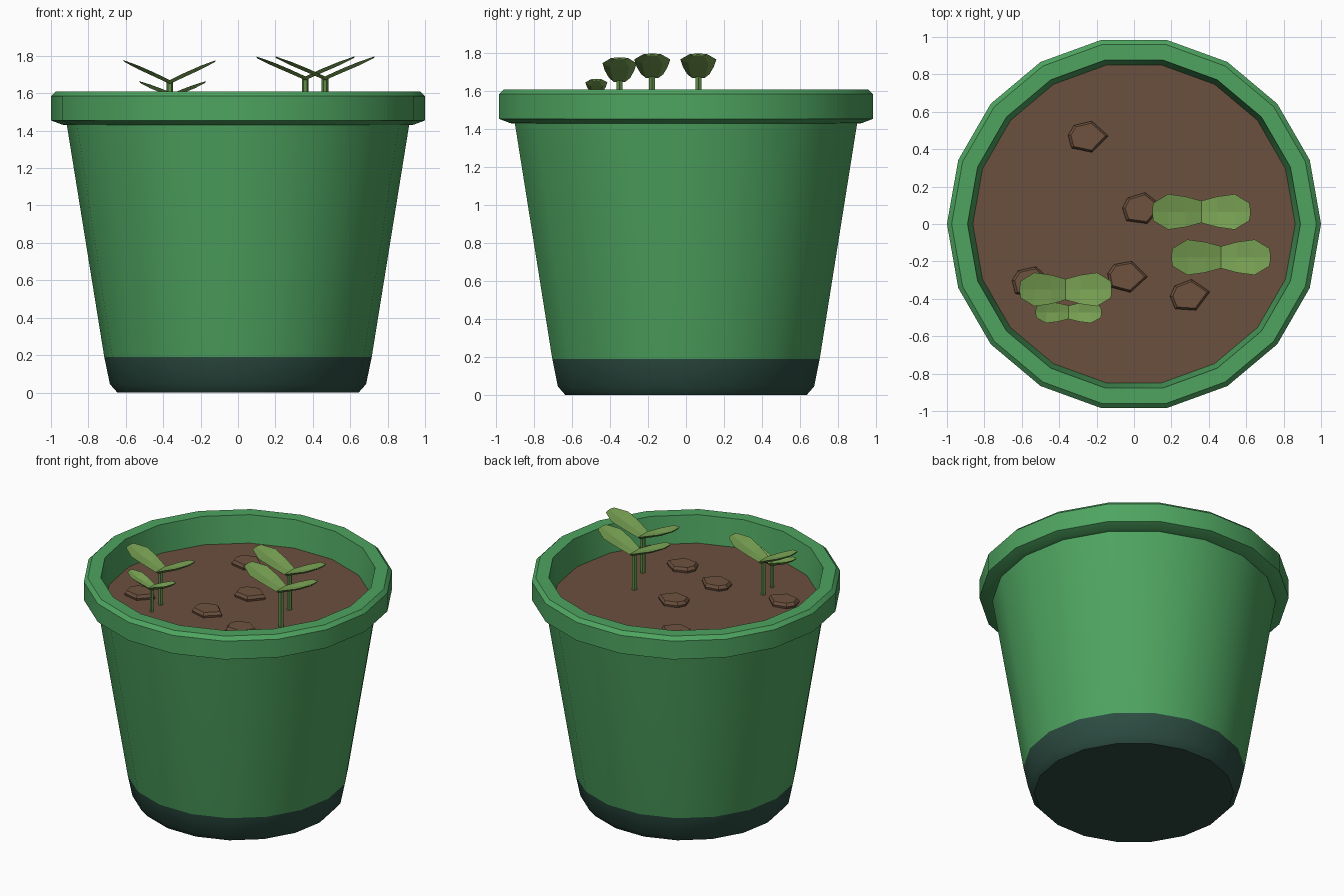
import bpy, bmesh, math
from mathutils import Vector, Matrix

if "Cube" in bpy.data.objects:
    bpy.data.objects.remove(bpy.data.objects["Cube"])

SIDES = 18
SOIL_Z = 1.42


def material(name, rgb):
    lin = [(c / 255 / 12.92) if c / 255 <= 0.04045 else ((c / 255 + 0.055) / 1.055) ** 2.4 for c in rgb]
    m = bpy.data.materials.new(name)
    m.diffuse_color = (*lin, 1)
    m.use_nodes = True
    m.node_tree.nodes["Principled BSDF"].inputs["Base Color"].default_value = m.diffuse_color
    return m


GREEN = material("pot green", (78, 164, 96))
BASE = material("dark green base", (44, 76, 66))
SOIL = material("soil brown", (106, 80, 62))
STONE = material("clod brown", (110, 82, 63))
LEAF = material("leaf green", (124, 166, 86))
STEM = material("stem green", (96, 142, 72))


def finish(name, bm, mats, smooth=None):
    bmesh.ops.recalc_face_normals(bm, faces=bm.faces)
    me = bpy.data.meshes.new(name)
    bm.to_mesh(me)
    bm.free()
    ob = bpy.data.objects.new(name, me)
    bpy.context.collection.objects.link(ob)
    for m in mats:
        me.materials.append(m)
    if smooth:
        bpy.ops.object.select_all(action='DESELECT')
        ob.select_set(True)
        bpy.context.view_layer.objects.active = ob
        bpy.ops.object.shade_smooth_by_angle(angle=math.radians(smooth))
    return ob


def loft(bm, rings):
    """Bridge equal-sized closed rings of points and cap both ends."""
    rows = [[bm.verts.new(p) for p in r] for r in rings]
    n = len(rows[0])
    for a, b in zip(rows, rows[1:]):
        for i in range(n):
            j = (i + 1) % n
            bm.faces.new((a[i], a[j], b[j], b[i]))
    bm.faces.new(rows[0])
    bm.faces.new(rows[-1])


def circle(r, z, n=SIDES, x=0, y=0):
    return [(x + r * math.cos(math.tau * i / n), y + r * math.sin(math.tau * i / n), z) for i in range(n)]


# Pot: one lathed shell, dark below the colour line
profile = [(0.645, 0), (0.685, 0.045), (0.715, 0.19), (0.915, 1.43), (0.94, 1.432),
           (1.0, 1.455), (1.0, 1.585), (0.975, 1.61), (0.89, 1.61), (0.86, SOIL_Z - 0.02)]
bm = bmesh.new()
loft(bm, [circle(r, z) for r, z in profile])
for f in bm.faces:
    f.material_index = 1 if f.calc_center_median().z < 0.19 else 0
finish("pot", bm, [GREEN, BASE], 30)

# Soil disc
bm = bmesh.new()
loft(bm, [circle(0.862, SOIL_Z - 0.02), circle(0.862, SOIL_Z)])
finish("soil", bm, [SOIL])

# Clods lying on the soil
outline = [(-0.107, 0.008), (-0.075, 0.06), (0.02, 0.082), (0.107, 0.003), (0.02, -0.085), (-0.09, -0.062)]
clods = [(-0.245, 0.468, 0), (0.045, 0.085, 4), (-0.035, -0.28, -3), (0.3, -0.38, 8), (-0.545, -0.31, 0)]
for k, (x, y, rot) in enumerate(clods):
    bm = bmesh.new()
    loft(bm, [[(px * s, py * s, z) for px, py in outline]
              for s, z in ((0.93, -0.01), (1.0, 0.015), (0.86, 0.035))])
    bm.transform(Matrix.Translation((x, y, SOIL_Z)) @ Matrix.Rotation(math.radians(rot), 4, 'Z'))
    finish(f"clod_{k + 1}", bm, [STONE])


# Seedlings: a stem with a mirrored pair of creased leaves
def seedling(k, x, y, hub, span, rise, width):
    bm = bmesh.new()
    r = 0.018 * (span / 0.26)
    loft(bm, [circle(r, SOIL_Z - 0.01, 6, x, y), circle(r, hub, 6, x, y)])
    finish(f"stem_{k}", bm, [STEM])
    # stations: along, half width, height, crease depth, thickness
    stations = [(0.0, 0.62, 0.0, 0.0, 0.02), (0.32, 0.86, 0.36, 0.008, 0.022),
                (0.68, 1.0, 0.72, 0.012, 0.02), (0.98, 0.5, 0.97, 0.0, 0.008)]
    bm = bmesh.new()
    for side in (1, -1):
        rings = []
        for t, w, h, crease, thick in stations:
            px, hw, z = x + side * t * span, w * width, hub + h * rise
            rings.append([(px, y - hw, z), (px, y, z - crease), (px, y + hw, z),
                          (px, y + hw * 0.55, z - thick), (px, y - hw * 0.55, z - thick)])
        # small point at the tip
        tip = [(x + side * span, y + dy * width, hub + rise - dz)
               for dy, dz in ((-0.2, 0), (0, 0), (0.2, 0), (0.1, 0.005), (-0.1, 0.005))]
        loft(bm, rings + [tip])
    finish(f"leaf_pair_{k}", bm, [LEAF])


seedling(1, 0.36, 0.065, 1.69, 0.262, 0.108, 0.095)
seedling(2, 0.465, -0.178, 1.69, 0.264, 0.108, 0.095)
seedling(3, -0.365, -0.35, 1.67, 0.246, 0.108, 0.09)
seedling(4, -0.35, -0.472, 1.60, 0.176, 0.065, 0.058)
